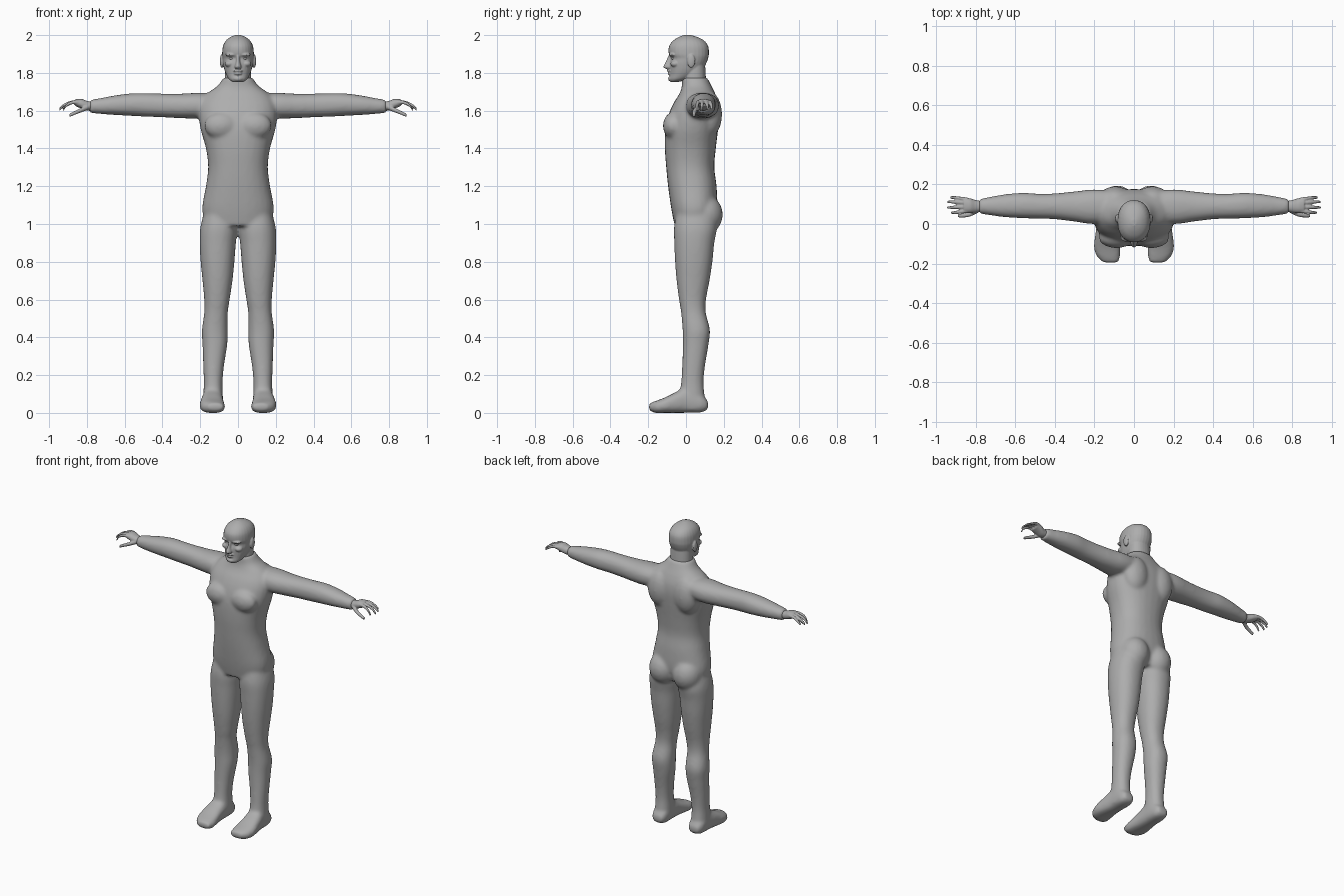
import bpy, bmesh, math
from mathutils import Matrix

if "Cube" in bpy.data.objects:
    bpy.data.objects.remove(bpy.data.objects["Cube"], do_unlink=True)

grey = bpy.data.materials.new("plain grey")
grey.use_nodes = True
grey.diffuse_color = (0.42, 0.42, 0.42, 1)
grey.node_tree.nodes["Principled BSDF"].inputs["Base Color"].default_value = grey.diffuse_color

AXES = {"x": (0, 1, 2), "y": (1, 0, 2), "z": (2, 0, 1)}


def spline(rows, steps):
    """Smoothly interpolate between section rows."""
    out = []
    for i in range(len(rows) - 1):
        p0, p1, p2, p3 = (rows[min(max(i + k, 0), len(rows) - 1)] for k in (-1, 0, 1, 2))
        for s in range(steps):
            t = s / steps
            out.append([b + 0.5 * t * (c - a + t * (2*a - 5*b + 4*c - d + t * (3*(b - c) + d - a)))
                        for a, b, c, d in zip(p0, p1, p2, p3)])
    return out + [list(rows[-1])]


def loft(bm, axis, rows, side=1, power=2.2, steps=4, segments=28):
    """Skin rounded sections; a row is (position, low a, high a, low b, high b)."""
    ax, a, b = AXES[axis]
    rings = []
    for pos, a0, a1, b0, b1 in spline(rows, steps):
        ring = []
        for k in range(segments):
            ang = math.tau * k / segments
            ca, sa = math.cos(ang), math.sin(ang)
            co = [0, 0, 0]
            co[ax] = pos
            co[a] = (a0 + a1) / 2 + (a1 - a0) / 2 * math.copysign(abs(ca) ** (2 / power), ca)
            co[b] = (b0 + b1) / 2 + (b1 - b0) / 2 * math.copysign(abs(sa) ** (2 / power), sa)
            co[0] *= side
            ring.append(bm.verts.new(co))
        rings.append(ring)
    for r0, r1 in zip(rings, rings[1:]):
        for k in range(segments):
            n = (k + 1) % segments
            bm.faces.new((r0[k], r0[n], r1[n], r1[k]))
    bm.faces.new(rings[0])
    bm.faces.new(rings[-1])


def blob(bm, centre, radii):
    """Ellipsoid used for muscle and facial masses."""
    m = Matrix.Translation(centre) @ Matrix.Diagonal((*radii, 1))
    bmesh.ops.create_uvsphere(bm, u_segments=24, v_segments=16, radius=1, matrix=m)


def pair(bm, centre, radii):
    for side in (1, -1):
        blob(bm, (side * centre[0], *centre[1:]), radii)


def finish(bm, name, voxel, smoothing):
    """Fuse the overlapping masses into one smooth skin."""
    bmesh.ops.recalc_face_normals(bm, faces=bm.faces)
    mesh = bpy.data.meshes.new(name)
    bm.to_mesh(mesh)
    bm.free()
    mesh.materials.append(grey)
    mesh.polygons.foreach_set("use_smooth", [True] * len(mesh.polygons))
    obj = bpy.data.objects.new(name, mesh)
    bpy.context.collection.objects.link(obj)
    if voxel:
        fuse = obj.modifiers.new("fuse", "REMESH")
        fuse.mode = "VOXEL"
        fuse.voxel_size = voxel
        fuse.use_smooth_shade = True
        soft = obj.modifiers.new("soften", "SMOOTH")
        soft.factor = 0.5
        soft.iterations = smoothing
    return obj


# Body: torso, arms, legs and feet
TORSO = [(z, -w, w, f, b) for z, w, f, b in (
    (.99, .17, -.06, .14), (1.08, .19, -.078, .165), (1.2, .17, -.095, .162),
    (1.3, .158, -.105, .15), (1.4, .17, -.112, .158), (1.5, .198, -.11, .17),
    (1.58, .208, -.092, .177), (1.64, .2, -.066, .172), (1.69, .165, -.035, .155),
    (1.73, .11, -.022, .135), (1.775, .077, -.022, .113))]
ARM = [(.08, .02, .165, 1.58, 1.69), (.2, 0, .175, 1.56, 1.695), (.3, .012, .165, 1.56, 1.69),
       (.4, .024, .155, 1.565, 1.69), (.48, .027, .153, 1.568, 1.692),
       (.56, .029, .158, 1.572, 1.692), (.65, .034, .151, 1.577, 1.681),
       (.72, .043, .139, 1.582, 1.668), (.785, .053, .126, 1.588, 1.657)]
LEG = [(1.06, .02, .18, -.05, .15), (.98, .003, .2, -.064, .163), (.9, .011, .203, -.062, .15),
       (.8, .019, .198, -.058, .14), (.7, .029, .188, -.05, .125), (.6, .044, .179, -.037, .106),
       (.53, .054, .179, -.026, .105), (.44, .054, .191, -.018, .127),
       (.36, .057, .188, -.017, .119), (.25, .074, .184, -.02, .101),
       (.16, .082, .181, -.026, .093), (.08, .08, .184, -.04, .1), (.02, .085, .18, -.04, .1)]
FOOT = [(.117, .1, .165, .02, .06), (.08, .083, .182, .002, .1), (0, .079, .188, 0, .13),
        (-.06, .077, .197, 0, .107), (-.12, .07, .203, 0, .078),
        (-.165, .07, .188, 0, .062), (-.196, .08, .155, .014, .05)]

body = bmesh.new()
loft(body, "z", TORSO, power=2.3)
for side in (1, -1):
    loft(body, "x", ARM, side)
    loft(body, "z", LEG, side)
    loft(body, "y", FOOT, side, power=2.6)
pair(body, (.085, .1, 1.05), (.092, .095, .105))       # buttocks
pair(body, (.088, -.07, 1.52), (.09, .052, .07))       # chest
pair(body, (.095, .125, 1.58), (.085, .066, .12))      # shoulder blades
finish(body, "body", .01, 8)

# Hands: palm, four drooping fingers and a thumb
PALM = [(.76, .066, .114, 1.6, 1.645), (.8, .058, .121, 1.6, 1.652),
        (.83, .055, .13, 1.611, 1.663), (.862, .058, .133, 1.625, 1.66)]
FINGERS = [(.066, .058, .927, 1.598), (.087, .084, .947, 1.603),
           (.107, .112, .945, 1.61), (.124, .134, .928, 1.613)]


def digit(bm, points, side, thick=.011):
    rows = []
    for i, (x, y, z) in enumerate(points):
        r = thick * (1 - .12 * i)
        rows.append((x, y - r, y + r, z - r, z + r))
    loft(bm, "x", rows, side, 2, segments=12)


for side, label in ((1, "left"), (-1, "right")):
    hand = bmesh.new()
    loft(hand, "x", PALM, side)
    for y0, y1, tip, low in FINGERS:
        span = tip - .845
        digit(hand, [(.845, y0, 1.644), (.845 + span * .4, (y0 + y1) / 2, 1.643),
                     (.845 + span * .78, y1, 1.627), (tip, y1, low)], side)
    digit(hand, [(.79, .07, 1.62), (.83, .05, 1.603), (.865, .043, 1.588),
                 (.892, .042, 1.575)], side, .014)
    finish(hand, label + "_hand", .004, 3)

# Head: skull and jaw, neck, nose, brow, lips, chin and ears
SKULL = [(z, -w, w, f, b) for z, w, f, b in (
    (1.752, .028, -.082, -.04), (1.766, .048, -.089, .01), (1.79, .062, -.086, .055),
    (1.82, .073, -.086, .09), (1.85, .079, -.086, .107), (1.877, .082, -.08, .117),
    (1.9, .084, -.091, .121), (1.94, .08, -.09, .118), (1.97, .065, -.069, .097),
    (1.99, .04, -.038, .06), (2.001, .012, -.008, .022))]
NECK = [(1.7, -.07, .07, -.015, .106), (1.78, -.069, .069, -.016, .105),
        (1.86, -.066, .066, -.01, .1)]
NOSE = [(1.822, -.012, .012, -.108, -.06), (1.832, -.018, .018, -.12, -.06),
        (1.86, -.011, .011, -.107, -.06), (1.89, -.009, .009, -.094, -.06)]
head = bmesh.new()
loft(head, "z", SKULL)
loft(head, "z", NECK)
loft(head, "z", NOSE, power=2, segments=16)
pair(head, (.034, -.07, 1.896), (.034, .02, .009))     # brow
pair(head, (.045, -.057, 1.848), (.025, .025, .018))   # cheekbones
pair(head, (.086, .028, 1.862), (.01, .021, .036))     # ears
blob(head, (0, -.085, 1.811), (.026, .016, .007))      # upper lip
blob(head, (0, -.083, 1.795), (.022, .015, .006))      # lower lip
blob(head, (0, -.077, 1.769), (.026, .018, .015))      # chin
finish(head, "head", .004, 3)

# Eyes
for side, label in ((1, "left"), (-1, "right")):
    eye = bmesh.new()
    blob(eye, (side * .033, -.063, 1.877), (.015, .013, .008))
    finish(eye, label + "_eye", 0, 0)
